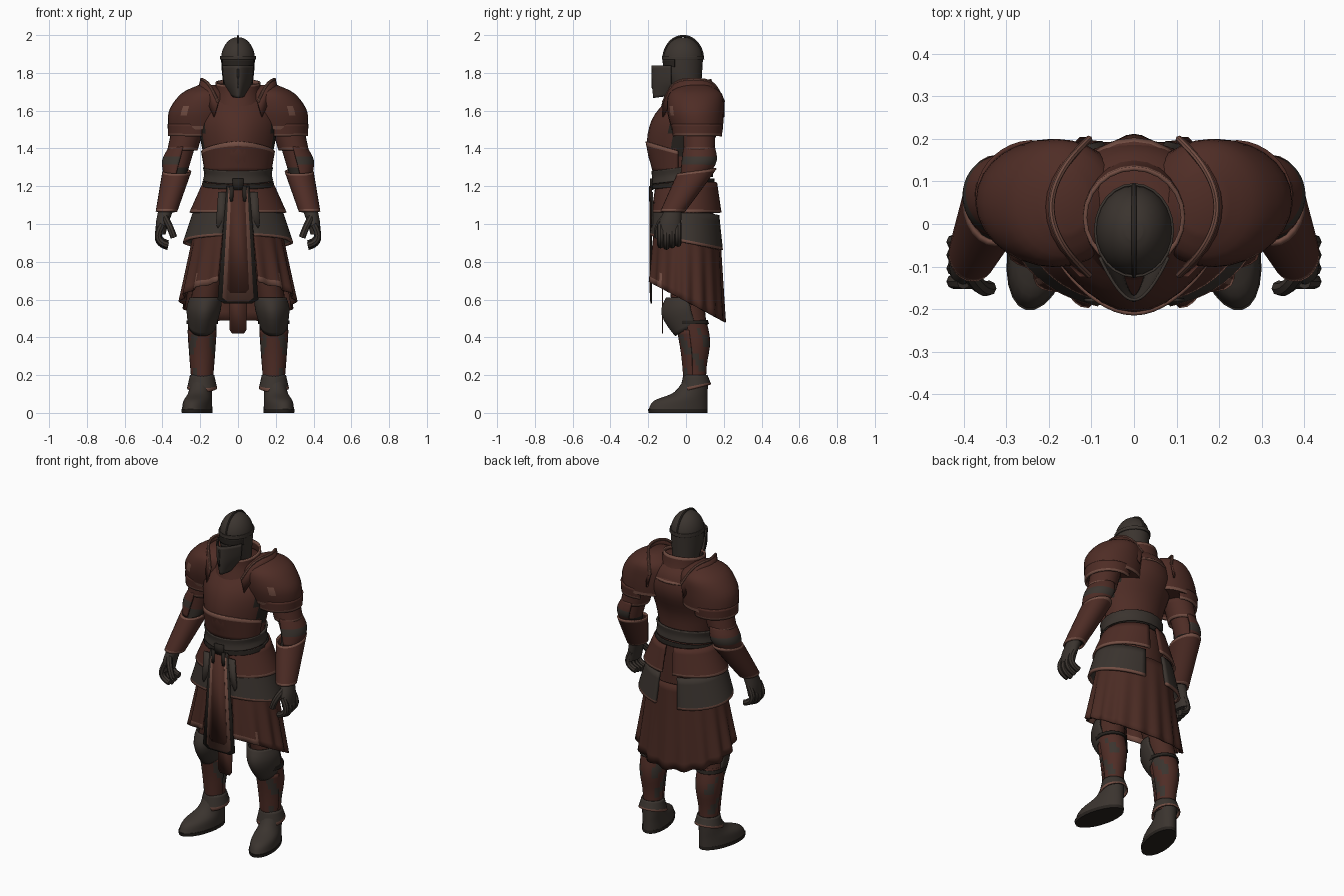
import bpy, bmesh
from math import sin, cos, pi, radians
from mathutils import Matrix, Vector

cube = bpy.data.objects.get("Cube")
if cube:
    bpy.data.objects.remove(cube)


def material(name, *rgb):
    m = bpy.data.materials.new(name)
    m.use_nodes = True
    m.diffuse_color = (*rgb, 1)
    node = m.node_tree.nodes["Principled BSDF"]
    node.inputs["Base Color"].default_value = (*rgb, 1)
    node.inputs["Roughness"].default_value = .8
    return m


rust = material("rust red", .078, .026, .019)
cloth = material("red cloth", .07, .024, .017)
steel = material("dark steel", .043, .034, .028)
copper = material("worn copper trim", .17, .075, .055)
leather = material("black leather", .02, .016, .013)


def finish(name, mesh, materials, solid=0, mirror=False):
    """Add the object with its materials, modifiers and shading."""
    for m in materials:
        mesh.materials.append(m)
    ob = bpy.data.objects.new(name, mesh)
    bpy.context.collection.objects.link(ob)
    bpy.ops.object.select_all(action="DESELECT")
    ob.select_set(True)
    bpy.context.view_layer.objects.active = ob
    bpy.ops.object.shade_smooth_by_angle(angle=radians(40))
    if solid:
        thickness = ob.modifiers.new("thickness", "SOLIDIFY")
        thickness.thickness, thickness.offset = solid, 0
    if mirror:
        ob.modifiers.new("mirror", "MIRROR").use_mirror_merge = False


def ring(z, wide, deep=None, y=0, x=0, tilt=0, keel=0):
    """Horizontal ellipse; tilt slopes it along y, keel sharpens its front."""
    return Vector((z, wide, deep or wide, y, x, tilt, keel))


def blend(rings, t):
    """Smooth curve through the rings."""
    last = len(rings) - 1
    i = min(int(t * last), last - 1)
    f = t * last - i
    a, b = rings[i], rings[i + 1]
    leave = (b - rings[max(i - 1, 0)]) / 2
    arrive = (rings[min(i + 2, last)] - a) / 2
    s = f * f * (3 - 2 * f)
    return a * (1 - s) + b * s + leave * f * (1 - f) ** 2 - arrive * f * f * (1 - f)


def loft(name, rings, base, hem=None, lip=None, patch=None, where=None, half_arc=180, facing=0,
         solid=0, mirror=False, sides=24, folds=0, turn=0):
    """Skin the rings; angle zero is the front, ninety the left side."""
    bm, rows = bmesh.new(), []
    materials = list(dict.fromkeys(m for m in (base, hem, lip, patch) if m))
    steps = 4 * (len(rings) - 1)
    edge = .02 / (rings[-1][0] - rings[0][0])
    cuts = [i / steps for i in range(steps + 1)]
    cuts += [edge] * bool(hem) + [1 - edge] * bool(lip)
    closed = half_arc == 180
    for t in sorted(cuts):
        z, wide, deep, cy, cx, tilt, keel = blend(rings, t)
        row = []
        for i in range(sides + (not closed)):
            a = radians(facing - half_arc + 2 * half_arc * i / sides)
            w = 1 + .04 * t * cos(folds * a) * bool(folds)
            y = -deep * w * cos(a) - keel * max(0, cos(a)) ** 5
            row.append(bm.verts.new((cx + wide * w * sin(a), cy + y, z + tilt * y)))
        rows.append(row)
    for k, (low, high) in enumerate(zip(rows, rows[1:])):
        paint = hem if hem and k == 0 else lip if lip and k == len(rows) - 2 else base
        for i in range(sides):
            j = (i + 1) % len(low)
            f = bm.faces.new((low[i], low[j], high[j], high[i]))
            hit = where and where(f.calc_center_median())
            f.material_index = materials.index(patch if hit else paint)
    if closed and not solid:
        bm.faces.new(rows[0])
        bm.faces.new(rows[-1])
    bmesh.ops.recalc_face_normals(bm, faces=bm.faces)
    if turn:
        bmesh.ops.rotate(bm, verts=bm.verts, cent=(.19, .05, 0),
                         matrix=Matrix.Rotation(radians(turn), 3, "Z"))
    mesh = bpy.data.meshes.new(name)
    bm.to_mesh(mesh)
    bm.free()
    finish(name, mesh, materials, solid, mirror)


def tube(name, points, radius, paint, mirror=False):
    """Round rod along a smooth path."""
    curve = bpy.data.curves.new(name, "CURVE")
    curve.dimensions, curve.bevel_depth = "3D", radius
    curve.bevel_resolution, curve.use_fill_caps = 2, True
    spline = curve.splines.new("NURBS")
    spline.points.add(len(points) - 1)
    for p, co in zip(spline.points, points):
        p.co = (*co, 1)
    spline.use_endpoint_u, spline.order_u, spline.resolution_u = True, 3, 4
    temp = bpy.data.objects.new("temp", curve)
    bpy.context.collection.objects.link(temp)
    graph = bpy.context.evaluated_depsgraph_get()
    mesh = bpy.data.meshes.new_from_object(temp.evaluated_get(graph))
    bpy.data.objects.remove(temp)
    finish(name, mesh, [paint], mirror=mirror)


def sheet(name, points, faces, paint, solid, mirror):
    mesh = bpy.data.meshes.new(name)
    mesh.from_pydata(points, [], faces)
    finish(name, mesh, [paint], solid, mirror)


def panel(name, y, top, bottom, half_top, half_bottom, paint, solid=.006, x=0, mirror=False):
    """Upright tapered strip with clipped lower corners."""
    right = [(half_top, top), (half_bottom, bottom + .02), (half_bottom * .7, bottom)]
    outline = right + [(-w, z) for w, z in reversed(right)]
    sheet(name, [(x + w, y, z) for w, z in outline], [range(len(outline))], paint, solid, mirror)


# Helmet: wall, domed crown, comb, brow, eye slit and pointed visor
loft("helmet_wall", [ring(1.72, .075, .08), ring(1.8, .085, .1, y=-.015),
                     ring(1.88, .09, .105, y=-.015)], steel)
crown = [(sin(a * pi / 14), cos(a * pi / 14)) for a in range(7)]
loft("helmet_crown", [ring(1.87 + .12 * up, .09 * out, .105 * out, y=-.015) for up, out in crown], steel)
comb = [a * pi / 12 for a in range(13)]
tube("helmet_comb", [(0, -.015 - .106 * cos(a), 1.87 + .126 * sin(a)) for a in comb], .006, steel)
loft("brow_band", [ring(1.87, .091, .108, y=-.015), ring(1.89, .091, .108, y=-.015)], steel, solid=.006)
loft("eye_slit", [ring(1.83, .09, .105, y=-.015), ring(1.87, .092, .107, y=-.015)],
     leather, half_arc=65, solid=.004)
loft("visor", [ring(1.69, .045, .105, y=-.02, tilt=.15, keel=.045),
               ring(1.75, .083, .113, y=-.02, keel=.045),
               ring(1.84, .093, .113, y=-.02, keel=.045)], steel, half_arc=60, solid=.007)
panel("visor_slit", -.18, 1.82, 1.72, .004, .004, leather)

# Neck and gorget
loft("neck", [ring(1.6, .085), ring(1.76, .07)], leather)
loft("gorget", [ring(1.6, .155, .17, y=.03, tilt=.15), ring(1.68, .12, .13, y=.02),
                ring(1.75, .115, y=.015, tilt=.15)], rust, hem=copper, lip=copper, solid=.01)


# Cuirass with dark armpits and shoulder straps, and a belly plate
def harness(c):
    return abs(c.x) > (.12 if c.z > 1.62 else .18) and c.z > 1.36


loft("cuirass", [ring(1.24, .16, .14, y=-.02), ring(1.4, .19, .155, y=-.02, keel=.032),
                 ring(1.55, .21, .175, y=.018, keel=.025), ring(1.66, .16, .14, y=.04),
                 ring(1.72, .1, .09, y=.03)], rust, sides=32, patch=leather, where=harness)
loft("belly_plate", [ring(1.27, .172, .15, y=-.02), ring(1.38, .193, .157, y=-.02, tilt=-.3, keel=.033)],
     rust, lip=copper, half_arc=82, solid=.01)

# Belts, buckle and hanging straps
loft("belt", [ring(1.23, .18, .158, y=-.02, tilt=.12), ring(1.265, .173, .154, y=-.02, tilt=.12),
              ring(1.3, .18, .158, y=-.02, tilt=.12)], steel, solid=.012)
loft("lower_belt", [ring(1.2, .187, .162, y=-.015, tilt=.1), ring(1.225, .183, .16, y=-.015, tilt=.1)],
     leather, solid=.01)
panel("buckle", -.183, 1.24, 1.18, .03, .03, leather, solid=.016)
panel("belt_straps", -.192, 1.2, 1.12, .012, .01, leather, x=.035, mirror=True)


# Hips, tassets and pleated skirt share one flare below the waist
def flare(z, spread, tilt=0):
    drop = spread * (1.22 - z)
    return ring(z, .18 + drop, .16 + drop / 3, tilt=tilt)


loft("hips", [ring(.86, .2, .15), ring(1.24, .165, .14)], cloth)
loft("upper_tassets", [flare(1.06, .45), flare(1.22, .45)], rust, hem=copper,
     half_arc=78, facing=94, solid=.012, mirror=True)
loft("lower_tassets", [flare(.9, .33, tilt=-.2), flare(1.08, .33, tilt=-.2)], steel, hem=copper,
     half_arc=74, facing=91, solid=.014, mirror=True)
panel("tasset_fronts", -.179, 1.17, .98, .02, .032, steel, solid=.008, x=.085, mirror=True)
loft("skirt", [flare(1, .19), flare(.8, .19, tilt=-.3), flare(.59, .19, tilt=-.53)], cloth,
     half_arc=160, facing=180, solid=.008, sides=96, folds=16,
     patch=copper, where=lambda c: c.y < -.13 and c.z < .72 and abs(c.x) > .1)

# Layered tabard and its hanging tail
panel("tabard_edge", -.184, 1.2, .58, .06, .108, leather)
panel("tabard_border", -.187, 1.19, .59, .05, .082, copper)
panel("tabard_centre", -.19, 1.18, .635, .036, .058, cloth)
panel("tabard_tail", -.125, .7, .42, .05, .045, cloth)


# Legs: every ring sits on the leg's own axis
def leg(z, wide, deep, **shape):
    thigh = max(0, z - .5)
    knee = min(max(0, z - .4), .17)
    return ring(z, wide, deep, y=.05 - .3 * knee, x=.19 - .17 * thigh, **shape)


def worn(c):
    return sin(60 * c.x) + sin(50 * c.y + 40 * c.z) > 1.1


loft("lower_legs", [leg(.14, .055, .055), leg(.25, .058, .06), leg(.38, .074, .078),
                    leg(.5, .075, .085)], rust, mirror=True, patch=steel, where=worn)
loft("thighs", [leg(.5, .074, .085), leg(.7, .08, .09), leg(.95, .1, .11)], cloth, mirror=True)
loft("shin_plates", [leg(.18, .056, .06), leg(.31, .067, .072), leg(.44, .076, .082)], rust,
     patch=steel, where=worn, half_arc=75, solid=.008, mirror=True)
loft("knee_guards", [leg(.46, .068, .085, tilt=.6), leg(.55, .086, .11, tilt=.2, keel=.02),
                     leg(.61, .08, .1)], steel, half_arc=100, solid=.01, mirror=True)
loft("knee_straps", [leg(.47, .08, .09), leg(.49, .08, .09)], leather, solid=.006, mirror=True)


# Boots: the heel stays in place while the length shrinks upward
def foot(z, wide, length):
    return ring(z, wide, length / 2, y=.115 - length / 2, x=.195)


loft("boots", [foot(.02, .074, .32), foot(.065, .07, .29), foot(.11, .06, .18), foot(.19, .055, .12)],
     steel, mirror=True, turn=13)
loft("soles", [foot(0, .075, .32), foot(.02, .076, .325)], leather, mirror=True, turn=13)
loft("boot_cuffs", [leg(.13, .076, .08, tilt=.25), leg(.2, .06, .06)], steel, hem=copper,
     solid=.008, mirror=True)


# Arms: they lean outward, and bend forward below the elbow
def arm(z, wide, deep, **shape):
    bend = max(0, 1.3 - z)
    return ring(z, wide, deep, y=.07 - .6 * bend, x=.24 + .26 * (1.6 - z), **shape)


loft("upper_arms", [arm(1.3, .058, .062), arm(1.6, .07, .075)], rust, mirror=True)
loft("forearms", [arm(1.07, .042, .048), arm(1.3, .058, .062)], leather, mirror=True)
loft("sleeve_plates", [arm(1.39, .075, .078), arm(1.5, .08, .08)], rust, hem=copper,
     solid=.01, mirror=True)
loft("elbow_guards", [arm(1.26, .06, .07), arm(1.335, .088, .088), arm(1.41, .07, .078)], rust,
     patch=steel, where=lambda c: 1.32 < c.z < 1.35, half_arc=100, facing=100, solid=.01, mirror=True)
loft("vambraces", [arm(1.065, .052, .06), arm(1.28, .072, .1, tilt=.15)], rust,
     hem=copper, lip=copper, solid=.01, mirror=True)

# Gauntlets with curled fingers
loft("hands", [ring(.945, .026, .057, y=-.088, x=.41), ring(1.01, .034, .057, y=-.083, x=.4),
               ring(1.08, .04, .046, y=-.067, x=.38)], steel, mirror=True)
curl = Vector((.4, 0, .99)), Vector((.43, 0, .94)), Vector((.41, 0, .89)), Vector((.37, 0, .88))
for i, finger in enumerate(("index", "middle", "ring", "little")):
    offset = Vector((0, .031 * i - .135, .008 * abs(i - 1)))
    tube(finger + "_fingers", [p + offset for p in curl], .018, steel, mirror=True)
tube("thumbs", [(.39, -.11, 1.04), (.36, -.16, .99), (.34, -.15, .93)], .018, steel, mirror=True)


# Pauldrons: domes with a worn spot, lower plates and standing neck flanges
def spot(c):
    return abs(c.x - .28) < .025 and abs(c.z - 1.6) < .025 and c.y < 0


loft("pauldrons", [ring(1.5, .165, .135, y=.06, x=.205), ring(1.6, .175, .15, y=.05, x=.19),
                   ring(1.69, .13, .14, y=.05, x=.17), ring(1.735, .05, .07, y=.05, x=.16)],
     rust, hem=copper, patch=copper, where=spot, sides=28, mirror=True)
loft("pauldron_lower_plates", [ring(1.465, .125, y=.06, x=.24), ring(1.53, .132, y=.06, x=.236)],
     rust, hem=copper, half_arc=115, facing=90, solid=.01, mirror=True)
rim = [Vector((.195 - .09 * s * s, .04 + .16 * s, 1.765 - .12 * s ** 4))
       for s in (i / 5 - 1 for i in range(11))]
tube("pauldron_rims", rim, .008, copper, mirror=True)
roots = [p + Vector((.02, 0, -.08)) for p in rim]
count = len(rim)
sheet("neck_flanges", rim + roots, [(i, i + 1, i + 1 + count, i + count) for i in range(count - 1)],
      rust, .01, True)
